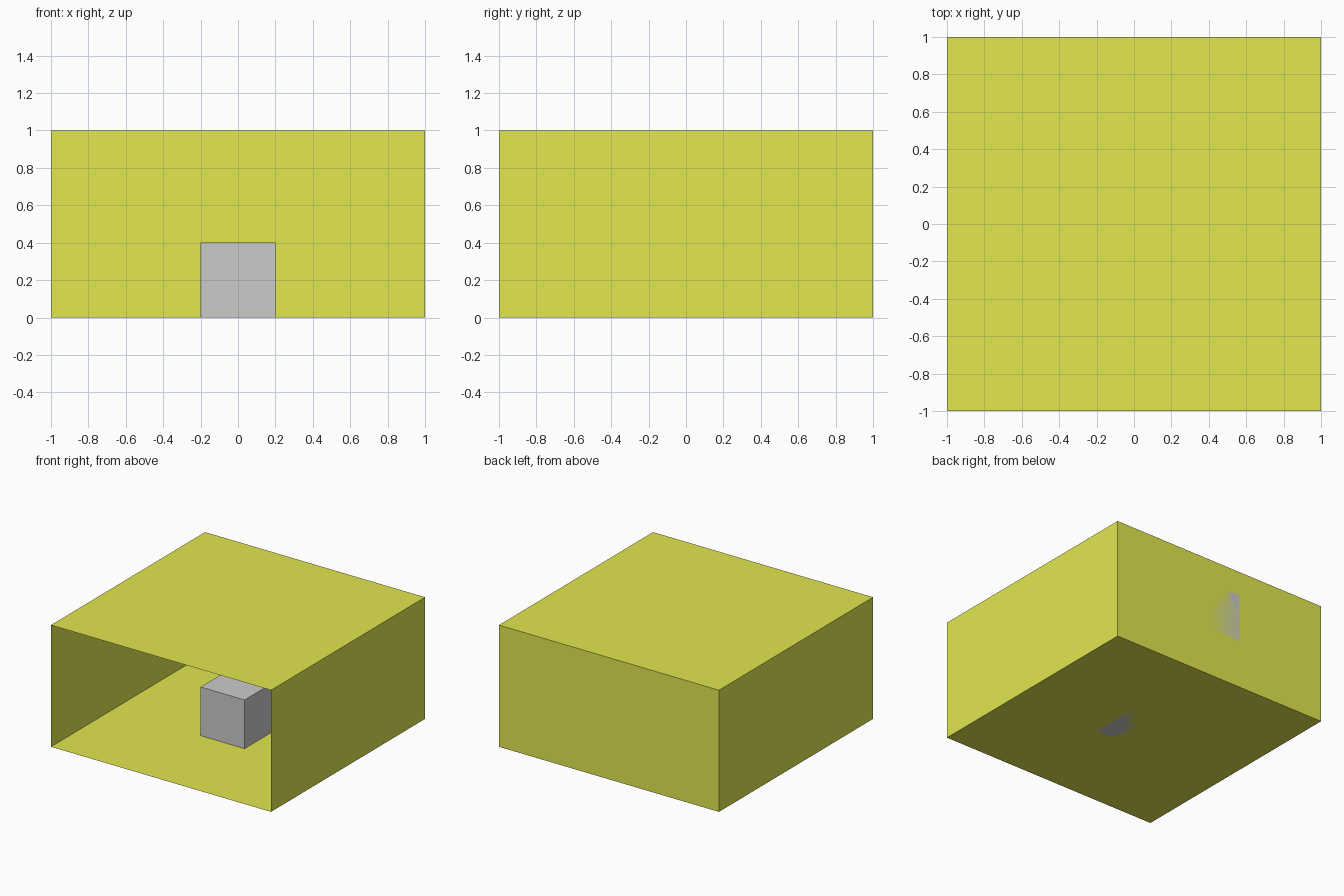
import bpy
import bmesh

if "Cube" in bpy.data.objects:
    bpy.data.objects.remove(bpy.data.objects["Cube"])

yellow = bpy.data.materials.new("yellow_wall")
yellow.diffuse_color = (0.76, 0.80, 0.08, 1.0)
yellow.use_nodes = True
yellow.node_tree.nodes["Principled BSDF"].inputs["Base Color"].default_value = yellow.diffuse_color


def box(name, size, location, open_front=False, material=None):
    """Box centred on location, optionally without its -y face."""
    bm = bmesh.new()
    bmesh.ops.create_cube(bm, size=1.0)
    bmesh.ops.scale(bm, vec=size, verts=bm.verts)
    bmesh.ops.translate(bm, vec=location, verts=bm.verts)
    if open_front:
        bm.normal_update()
        front = [f for f in bm.faces if f.normal.y < -0.9]
        bmesh.ops.delete(bm, geom=front, context='FACES')
    mesh = bpy.data.meshes.new(name)
    bm.to_mesh(mesh)
    bm.free()
    obj = bpy.data.objects.new(name, mesh)
    bpy.context.collection.objects.link(obj)
    if material:
        mesh.materials.append(material)
    return obj


# Thin-walled room, open towards the front
box("room_shell", (2, 2, 1), (0, 0, 0.5), open_front=True, material=yellow)

# Cube standing in the middle of the floor
box("floor_cube", (0.4, 0.4, 0.4), (0, 0, 0.2))

# Flat square panel flush with the back wall, facing outwards
bpy.ops.mesh.primitive_plane_add(size=0.4, location=(0, 1, 0.6),
                                 rotation=(-1.5707963, 0, 0))
bpy.context.object.name = "back_wall_panel"
